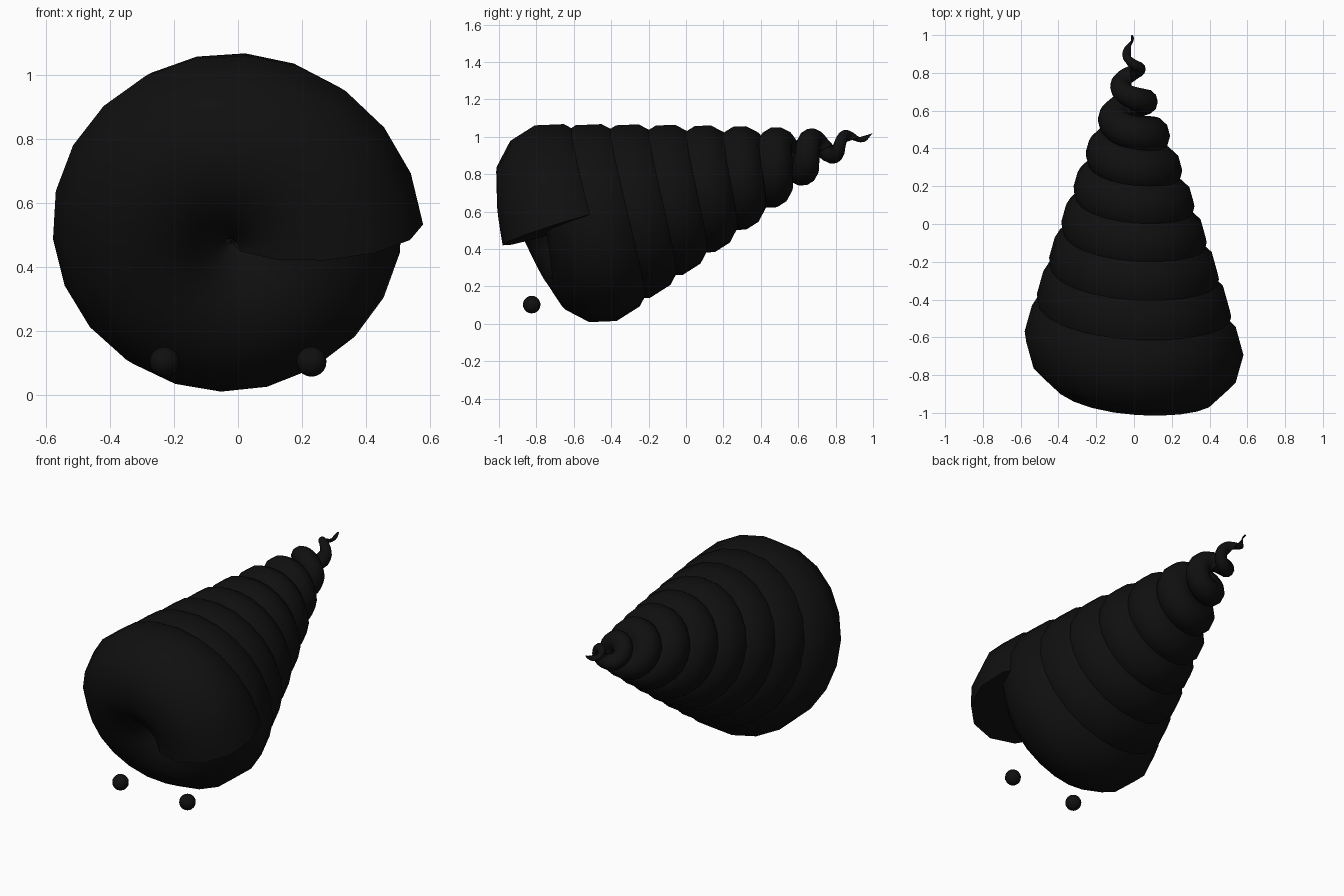
import bpy, bmesh
from math import cos, sin, pi, radians, hypot
from mathutils import Vector

if "Cube" in bpy.data.objects:
    bpy.data.objects.remove(bpy.data.objects["Cube"], do_unlink=True)

black = bpy.data.materials.new("soft black")
black.use_nodes = True
black.diffuse_color = (0.005, 0.005, 0.005, 1)
black.node_tree.nodes["Principled BSDF"].inputs["Base Color"].default_value = black.diffuse_color

TURNS, STEPS, SIDES = 9, 22, 12
TILT, LIP_ANGLE = radians(17.4), radians(4)
TIP = Vector((-0.016, 0.995, 1.018))
AXIS = Vector((0, cos(TILT), sin(TILT)))
UP = Vector((0, -sin(TILT), cos(TILT)))


def ring_points(t):
    """Tube section after t turns from the tip; it widens towards the mouth."""
    angle = LIP_ANGLE + 2 * pi * (TURNS - t)
    radial = Vector((cos(angle), 0, 0)) + UP * sin(angle)
    outer = 0.012 + 0.065 * t
    tube = 0.515 * outer
    along = (0.17 * t + 0.0018 * t * t) / cos(TILT)
    centre = TIP - AXIS * along + radial * (outer - tube)
    for i in range(SIDES):
        a = 2 * pi * i / SIDES
        yield centre + (radial * cos(a) + AXIS * sin(a)) * tube


def finish(name, bm):
    bmesh.ops.recalc_face_normals(bm, faces=bm.faces)
    mesh = bpy.data.meshes.new(name)
    bm.to_mesh(mesh)
    bm.free()
    mesh.materials.append(black)
    obj = bpy.data.objects.new(name, mesh)
    bpy.context.collection.objects.link(obj)
    bpy.ops.object.select_all(action="DESELECT")
    obj.select_set(True)
    bpy.context.view_layer.objects.active = obj
    bpy.ops.object.shade_smooth_by_angle(angle=radians(50))
    return obj


# Coiled shell: a growing tube wound around the tilted axis
bm = bmesh.new()
rings = [[bm.verts.new(p) for p in ring_points(k / STEPS)]
         for k in range(TURNS * STEPS + 1)]
for a, b in zip(rings, rings[1:]):
    for i in range(SIDES):
        j = (i + 1) % SIDES
        bm.faces.new((a[i], a[j], b[j], b[i]))
bm.faces.new(rings[0])
bm.faces.new(rings[-1])
finish("spiral_shell", bm)

# Pair of small eyes floating below the mouth
for name, side in (("left_eye", 1), ("right_eye", -1)):
    bm = bmesh.new()
    bmesh.ops.create_uvsphere(bm, u_segments=16, v_segments=10, radius=0.047)
    finish(name, bm).location = (side * 0.23, -0.825, 0.103)
